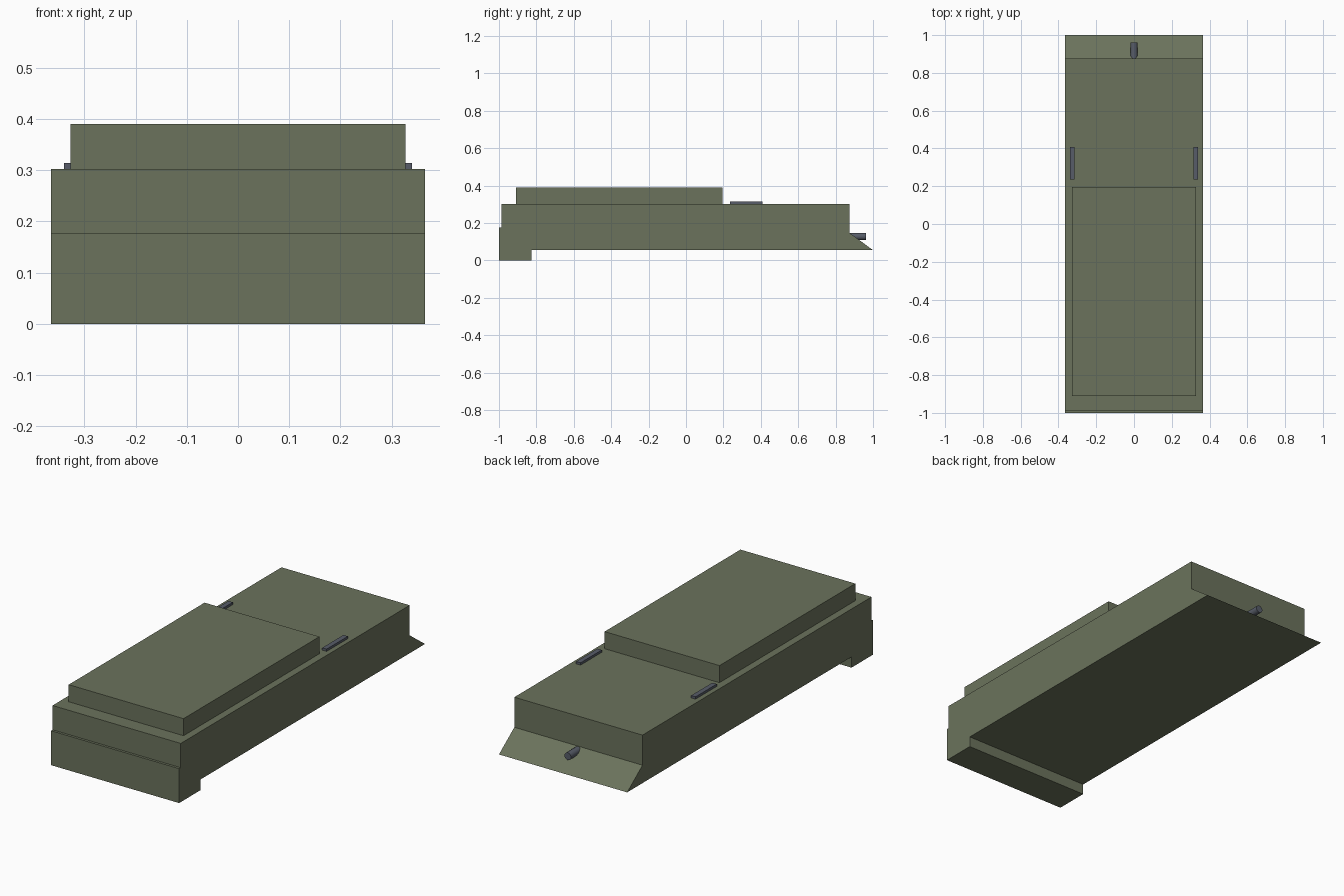
import bpy, bmesh, math
from mathutils import Matrix

if "Cube" in bpy.data.objects:
    bpy.data.objects.remove(bpy.data.objects["Cube"])


def material(name, rgb):
    m = bpy.data.materials.new(name)
    m.diffuse_color = (*rgb, 1)
    m.use_nodes = True
    m.node_tree.nodes["Principled BSDF"].inputs["Base Color"].default_value = m.diffuse_color
    return m


olive = material("olive_green", (0.146, 0.171, 0.107))
steel = material("slate_grey", (0.095, 0.107, 0.138))


def finish(name, bm, mat):
    bmesh.ops.recalc_face_normals(bm, faces=bm.faces)
    me = bpy.data.meshes.new(name)
    bm.to_mesh(me)
    bm.free()
    me.materials.append(mat)
    ob = bpy.data.objects.new(name, me)
    bpy.context.collection.objects.link(ob)
    return ob


def box(name, lo, hi, mat):
    bm = bmesh.new()
    bmesh.ops.create_cube(bm, size=1)
    for v in bm.verts:
        v.co = [(a + b) / 2 + c * (b - a) for a, b, c in zip(lo, hi, v.co)]
    return finish(name, bm, mat)


def side_profile(name, points, half_width, mat):
    """Extrude a (y, z) outline across x."""
    bm = bmesh.new()
    face = bm.faces.new([bm.verts.new((-half_width, y, z)) for y, z in points])
    ext = bmesh.ops.extrude_face_region(bm, geom=[face])
    moved = [g for g in ext["geom"] if isinstance(g, bmesh.types.BMVert)]
    bmesh.ops.translate(bm, verts=moved, vec=(2 * half_width, 0, 0))
    return finish(name, bm, mat)


# Main body with front lip and sloping rear wedge
side_profile("body", [(-1, 0), (-0.825, 0), (-0.825, 0.055), (1, 0.055),
                      (0.875, 0.147), (0.875, 0.302), (-0.987, 0.302),
                      (-0.987, 0.177), (-1, 0.177)], 0.365, olive)

# Raised top block
box("raised_block", (-0.327, -0.91, 0.302), (0.327, 0.195, 0.39), olive)

# Sight rails on both sides
for side, name in ((-1, "left_rail"), (1, "right_rail")):
    xs = sorted((side * 0.315, side * 0.34))
    box(name, (xs[0], 0.235, 0.30), (xs[1], 0.408, 0.314), steel)

# Rear pin standing out of the slope
bm = bmesh.new()
bmesh.ops.create_cone(bm, cap_ends=True, segments=16, radius1=0.019,
                      radius2=0.019, depth=0.085,
                      matrix=Matrix.Translation((0, 0.9195, 0.128))
                      @ Matrix.Rotation(math.pi / 2, 4, 'X'))
pin = finish("rear_pin", bm, steel)
bpy.context.view_layer.objects.active = pin
pin.select_set(True)
bpy.ops.object.shade_smooth_by_angle(angle=math.radians(40))
